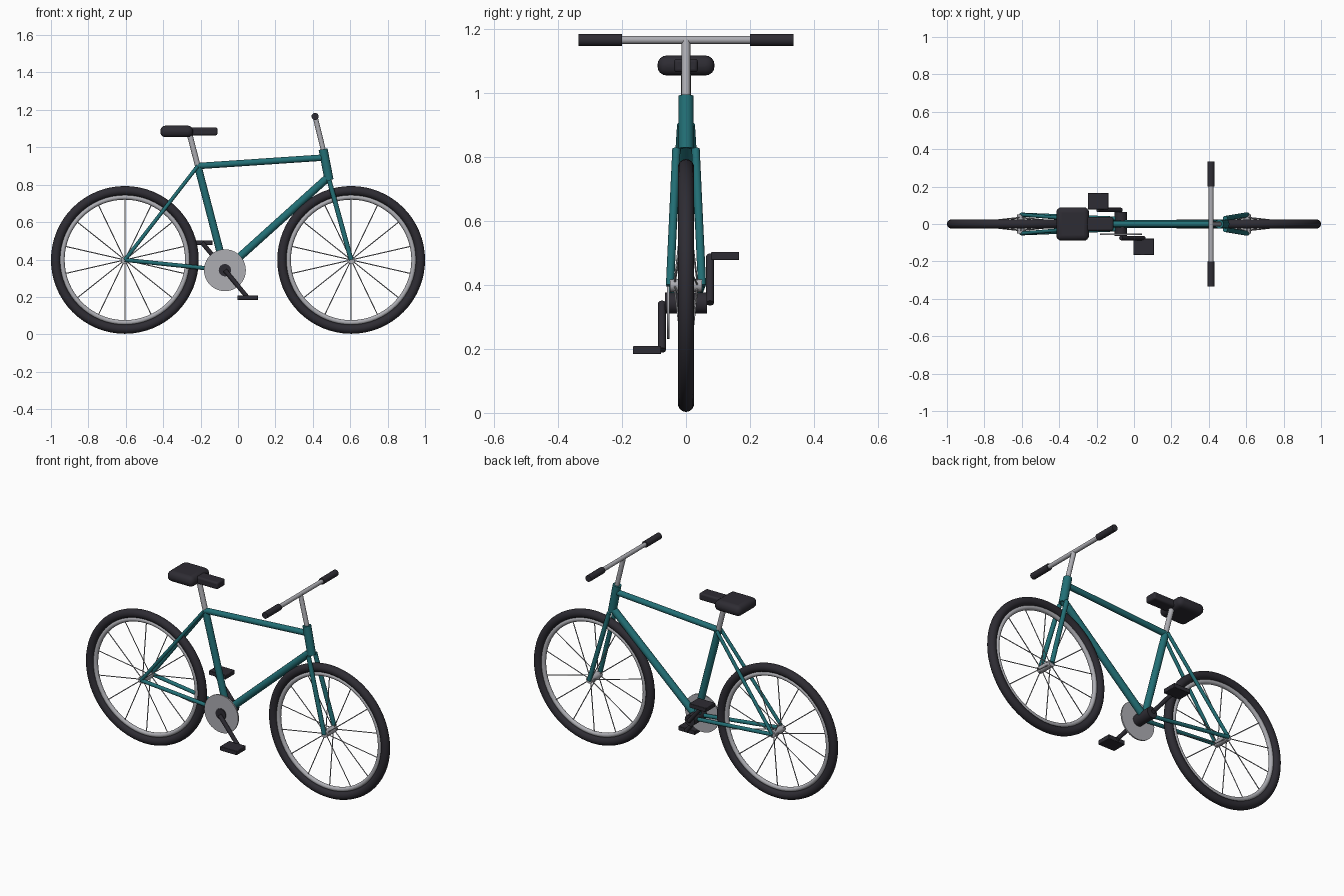
import bpy, math
from mathutils import Vector

cube = bpy.data.objects.get("Cube")
if cube:
    bpy.data.objects.remove(cube, do_unlink=True)


def material(name, rgb):
    mat = bpy.data.materials.new(name)
    mat.use_nodes = True
    mat.diffuse_color = (*rgb, 1)
    mat.node_tree.nodes["Principled BSDF"].inputs["Base Color"].default_value = (*rgb, 1)
    return mat


TEAL = material("teal paint", (0.016, 0.16, 0.18))
BLACK = material("black rubber", (0.027, 0.025, 0.033))
METAL = material("bare metal", (0.42, 0.42, 0.45))


def finish(name, mat, smooth=True):
    obj = bpy.context.object
    obj.name = name
    obj.data.materials.append(mat)
    if smooth:
        bpy.ops.object.shade_smooth_by_angle(angle=math.radians(40))
    return obj


def tube(name, a, b, radius, mat, sides=16):
    a, b = Vector(a), Vector(b)
    bpy.ops.mesh.primitive_cylinder_add(vertices=sides, radius=radius,
                                        depth=(b - a).length, location=(a + b) / 2)
    bpy.context.object.rotation_euler = (b - a).to_track_quat('Z', 'Y').to_euler()
    return finish(name, mat)


def ring(name, centre, major, minor, mat):
    bpy.ops.mesh.primitive_torus_add(major_radius=major, minor_radius=minor, major_segments=64,
                                     minor_segments=14, location=centre,
                                     rotation=(math.pi / 2, 0, 0))
    return finish(name, mat)


def block(name, centre, size, bevel, mat, segments=2):
    bpy.ops.mesh.primitive_cube_add(size=1, location=centre)
    obj = bpy.context.object
    obj.scale = size
    bpy.ops.object.transform_apply(location=False, rotation=False, scale=True)
    mod = obj.modifiers.new("rounded edges", 'BEVEL')
    mod.width, mod.segments = bevel, segments
    return finish(name, mat)


# Key points of the frame
REAR = Vector((-0.605, 0, 0.398))
FRONT = Vector((0.605, 0, 0.398))
CRANK = Vector((-0.07, 0, 0.343))
SEAT = Vector((-0.215, 0, 0.9))
HEAD_TOP = Vector((0.455, 0, 0.99))
HEAD_LOW = Vector((0.487, 0, 0.825))
BAR = Vector((0.412, 0, 1.165))


def side(y):
    return Vector((0, y, 0))


# Wheels with spokes laced to alternate ends of the hub
SPOKES = 14
for label, hub in (("rear", REAR), ("front", FRONT)):
    ring(label + "_tyre", hub, 0.37, 0.025, BLACK)
    ring(label + "_rim", hub, 0.335, 0.013, METAL)
    tube(label + "_hub", hub - side(0.05), hub + side(0.05), 0.02, METAL)
    for i in range(SPOKES):
        angle = math.tau * i / SPOKES
        out = Vector((math.sin(angle), 0, math.cos(angle)))
        flange = side(0.035 if i % 2 else -0.035)
        tube(f"{label}_spoke_{i + 1}", hub + flange + out * 0.015, hub + out * 0.33,
             0.0028, METAL, 6)

# Main frame
tube("seat_tube", CRANK, SEAT, 0.02, TEAL)
tube("top_tube", SEAT, HEAD_TOP.lerp(HEAD_LOW, 0.27), 0.017, TEAL)
tube("down_tube", CRANK, HEAD_LOW.lerp(HEAD_TOP, 0.1), 0.021, TEAL)
tube("head_tube", HEAD_LOW, HEAD_TOP, 0.024, TEAL)

# Fork legs and rear stays on both sides
for label, s in (("left", 1), ("right", -1)):
    tube(label + "_fork_leg", HEAD_LOW + side(0.03 * s), FRONT + side(0.05 * s), 0.013, TEAL)
    tube(label + "_seat_stay", SEAT + side(0.018 * s), REAR + side(0.05 * s), 0.01, TEAL)
    tube(label + "_chain_stay", CRANK + side(0.028 * s), REAR + side(0.05 * s), 0.011, TEAL)

# Drivetrain
tube("bottom_bracket", CRANK - side(0.065), CRANK + side(0.065), 0.033, BLACK, 24)
tube("chainring", CRANK - side(0.059), CRANK - side(0.051), 0.112, METAL, 40)
for label, s in (("left", 1), ("right", -1)):
    root = CRANK + side(0.075 * s)
    tip = root + Vector((-0.122 * s, 0, 0.147 * s))
    tube(label + "_crank_arm", root, tip, 0.012, BLACK)
    block(label + "_pedal", tip + side(0.047 * s), (0.11, 0.088, 0.025), 0.003, BLACK)

# Saddle
tube("seat_post", SEAT, (-0.26, 0, 1.075), 0.015, METAL)
block("saddle", (-0.328, 0, 1.085), (0.175, 0.178, 0.062), 0.028, BLACK, 4)
block("saddle_nose", (-0.185, 0, 1.085), (0.15, 0.074, 0.042), 0.01, BLACK, 3)

# Handlebar
tube("stem", HEAD_TOP, BAR, 0.0135, METAL)
tube("handlebar", BAR - side(0.33), BAR + side(0.33), 0.0125, METAL)
for label, s in (("left", 1), ("right", -1)):
    tube(label + "_grip", BAR + side(0.2 * s), BAR + side(0.335 * s), 0.019, BLACK)
